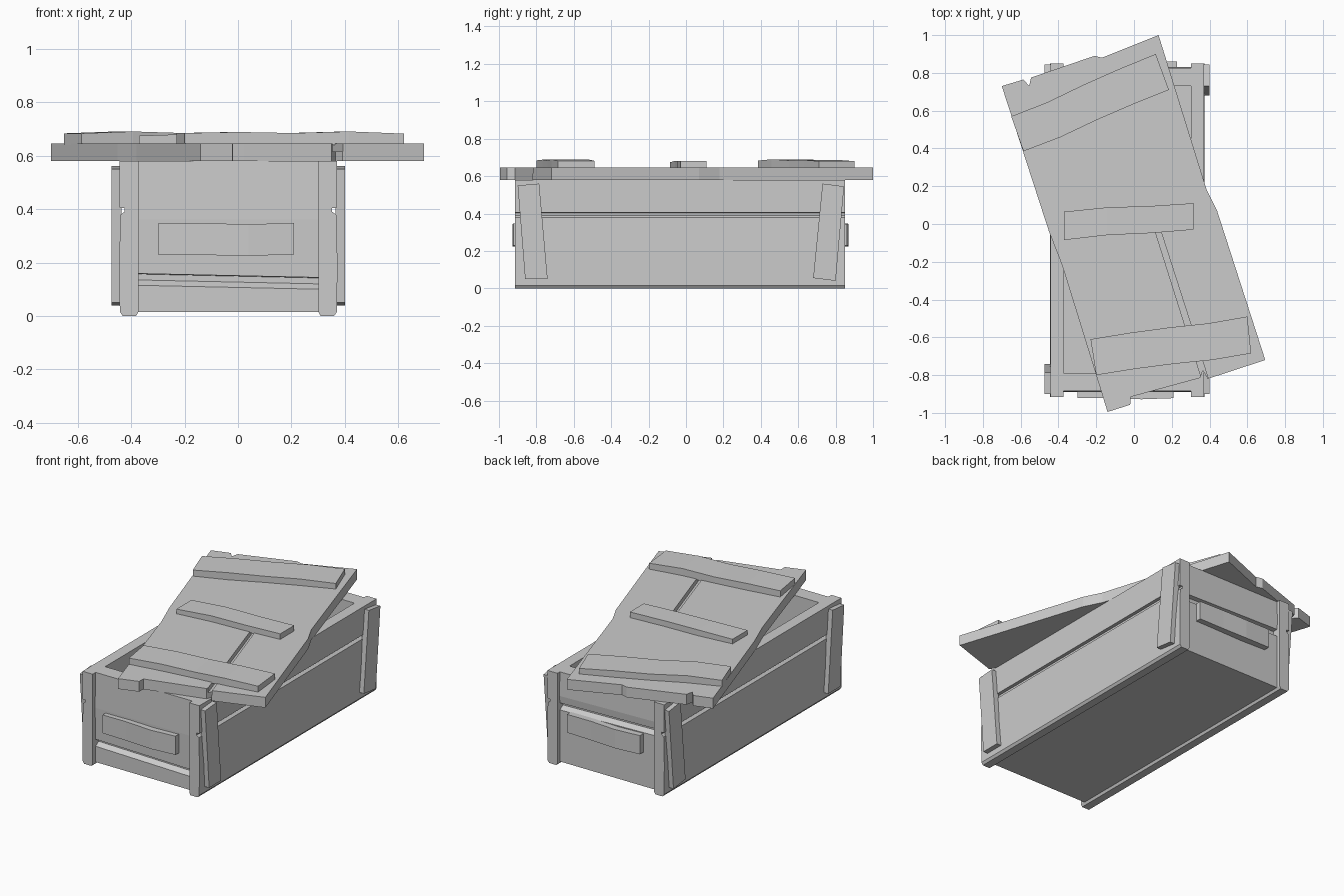
import bpy
from mathutils import Vector

if "Cube" in bpy.data.objects:
    bpy.data.objects.remove(bpy.data.objects["Cube"])


def loft(name, *loops):
    """Closed solid skinned through matching 3D loops, with end caps."""
    n = len(loops[0])
    verts = [Vector(p) for lp in loops for p in lp]
    faces = [tuple(range(n))[::-1], tuple(range(len(verts) - n, len(verts)))]
    for k in range(len(loops) - 1):
        for i in range(n):
            j = (i + 1) % n
            faces.append((k * n + i, k * n + j, (k + 1) * n + j, (k + 1) * n + i))
    me = bpy.data.meshes.new(name)
    me.from_pydata(verts, [], faces)
    ob = bpy.data.objects.new(name, me)
    bpy.context.collection.objects.link(ob)
    bpy.context.view_layer.objects.active = ob
    ob.select_set(True)
    bpy.ops.object.mode_set(mode='EDIT')
    bpy.ops.mesh.select_all(action='SELECT')
    bpy.ops.mesh.normals_make_consistent(inside=False)
    bpy.ops.object.mode_set(mode='OBJECT')
    ob.select_set(False)
    return ob


def slat(name, corners, base, heights, wobble=()):
    """Raised board across four xy corners (start edge, then end edge)."""
    a, b, c, d = [Vector((*p, 0)) for p in corners]
    loops = []
    for i, h in enumerate(heights):
        t = i / (len(heights) - 1)
        p, q = a.lerp(d, t), b.lerp(c, t)
        w = Vector((0, wobble[i] if wobble else 0, 0))
        p, q = p + w, q + w
        loops.append([(p.x, p.y, base), (q.x, q.y, base),
                      (q.x, q.y, h), (p.x, p.y, h)])
    return loft(name, *loops)


CX = -0.036  # centre line of the box

# long side walls with a groove between planks, and tilted corner cleats
for side, label in ((1, "right"), (-1, "left")):
    X = lambda d: CX + side * d
    prof = [(0.337, 0.015), (0.345, 0), (0.395, 0), (0.406, 0.015), (0.408, 0.2),
            (0.404, 0.378), (0.388, 0.39), (0.388, 0.403), (0.407, 0.405),
            (0.407, 0.58), (0.337, 0.58)]
    loft(label + "_side_wall", *[[(X(d), y, z) for d, z in prof] for y in (-0.915, 0.85)])
    cleats = (("front", [(-0.90, 0.55), (-0.785, 0.56), (-0.74, 0.05), (-0.86, 0.05)]),
              ("back", [(0.73, 0.56), (0.845, 0.545), (0.80, 0.04), (0.68, 0.055)]))
    for end, pts in cleats:
        loft(f"{label}_{end}_cleat", *[[(X(d), y, z) for y, z in pts] for d in (0.40, 0.437)])

# end walls with a slanted gap between planks, and handle blocks
for end, yo, yi, gl, gr in (("front", -0.885, -0.79, 0.145, 0.13),
                            ("back", 0.825, 0.73, 0.385, 0.37)):
    s = -1 if end == "front" else 1
    loops = []
    for x, g in ((-0.385, gl), (0.305, gr)):
        prof = [(yi, 0.015), (yo, 0.015), (yo, g - 0.03), (yo - s * 0.03, g - 0.01),
                (yo - s * 0.03, g + 0.012), (yo, g + 0.014), (yo + s * 0.005, 0.36 if g < 0.3 else g + 0.06),
                (yo, 0.58), (yi, 0.58)]
        loops.append([(x, y, z) for y, z in prof])
    loft(end + "_end_wall", *loops)
    grip = []
    for x, lo, hi, out in ((-0.30, 0.23, 0.345, 0.035), (-0.13, 0.228, 0.347, 0.037),
                           (0.04, 0.225, 0.343, 0.043), (0.21, 0.23, 0.348, 0.037)):
        xx = x if s < 0 else 2 * CX - x
        grip.append([(xx, yo - s * 0.01, lo), (xx, yo + s * out, lo),
                     (xx, yo + s * out, hi), (xx, yo - s * 0.01, hi)])
    loft(end + "_handle", *grip)

# floor
loft("floor", *[[(-0.38, -0.86, z), (0.31, -0.86, z), (0.31, 0.80, z), (-0.38, 0.80, z)]
                for z in (0.015, 0.05)])

# skewed lid with chipped ends
lid_outline = [(-0.70, 0.73), (-0.45, -0.04), (-0.38, -0.22), (-0.14, -0.995),
               (-0.02, -0.957), (-0.018, -0.915), (0.02, -0.905), (0.35, -0.815),
               (0.365, -0.775), (0.39, -0.82), (0.695, -0.72), (0.44, 0.07),
               (0.385, 0.18), (0.13, 1.0), (-0.17, 0.88), (-0.21, 0.89),
               (-0.545, 0.775), (-0.555, 0.73), (-0.585, 0.765)]
lid = loft("lid", *[[(x, y, z) for x, y in lid_outline] for z in (0.58, 0.645)])

# groove between the lid planks
cutter = loft("groove_cutter", *[[(0.10, 0.0, z), (0.13, 0.0, z), (0.40, -0.84, z), (0.365, -0.84, z)]
                                 for z in (0.615, 0.70)])
cutter.hide_render = True
cutter.hide_viewport = True
mod = lid.modifiers.new("groove", 'BOOLEAN')
mod.operation = 'DIFFERENCE'
mod.solver = 'EXACT'
mod.object = cutter

# battens across the lid
slat("back_batten", [(-0.65, 0.57), (-0.585, 0.385), (0.185, 0.71), (0.115, 0.90)],
     0.64, (0.683, 0.69, 0.684, 0.686, 0.68), (0, -0.008, 0.002, 0.004, 0))
slat("middle_batten", [(-0.37, 0.065), (-0.37, -0.085), (0.315, -0.03), (0.315, 0.11)],
     0.64, (0.674, 0.682, 0.681, 0.68), (0, 0.008, 0, 0))
slat("front_batten", [(-0.23, -0.61), (-0.20, -0.80), (0.62, -0.685), (0.60, -0.49)],
     0.64, (0.684, 0.688, 0.684, 0.69, 0.682), (0, 0.004, 0.002, -0.006, 0))
